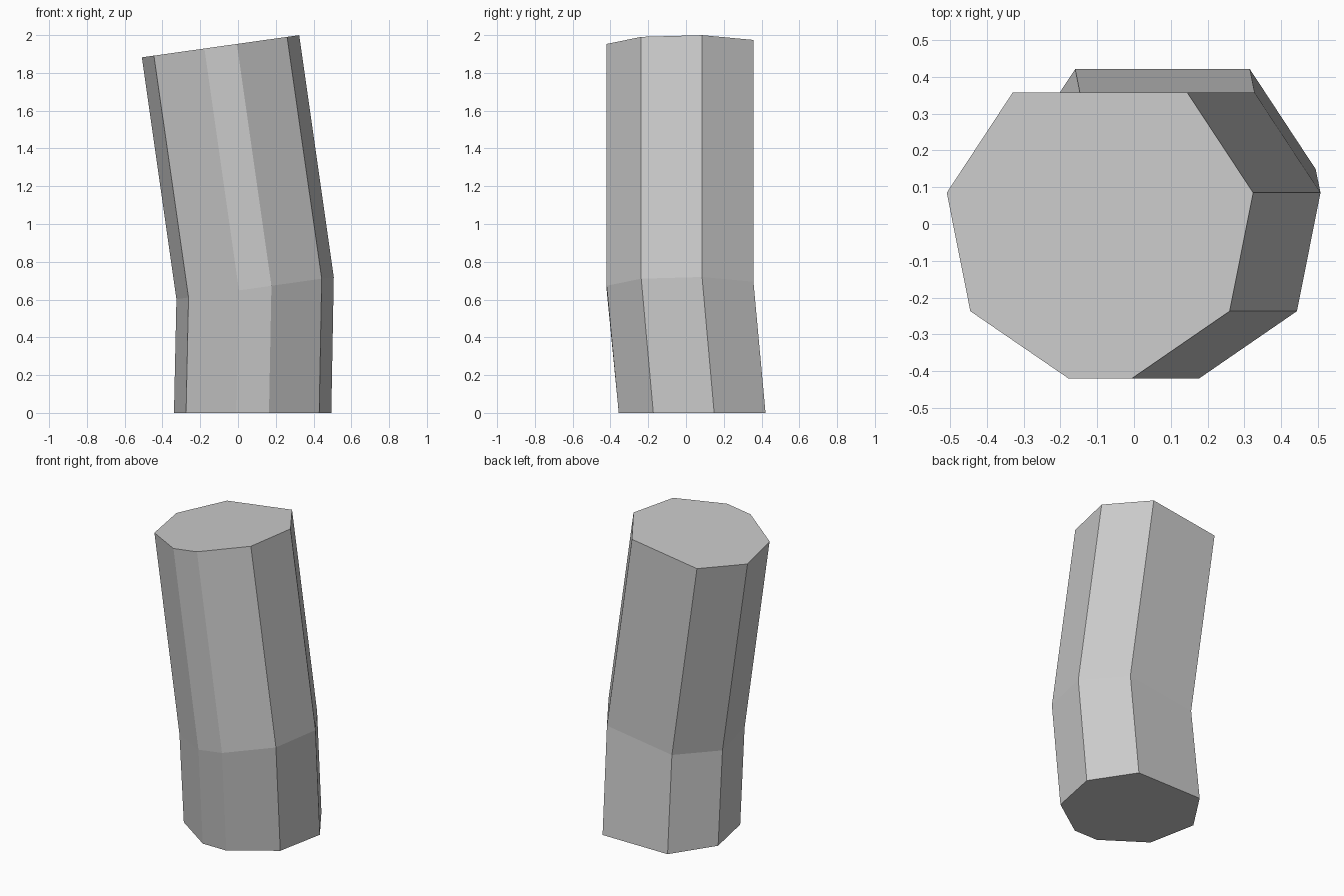
import bpy, bmesh

if "Cube" in bpy.data.objects:
    bpy.data.objects.remove(bpy.data.objects["Cube"])

# Eight-sided cross-section (x, y), measured at the top
profile = [(-0.33, 0.357), (-0.509, 0.085), (-0.445, -0.237), (-0.178, -0.42),
           (-0.006, -0.42), (0.26, -0.237), (0.324, 0.085), (0.145, 0.357)]

# Rings from base to top: x offset, y offset, height at x = 0, slope along x
rings = [(0.17, 0.064, 0.0, 0.0),
         (0.183, 0.0, 0.648, 0.141),
         (0.0, 0.0, 1.954, 0.141)]

bm = bmesh.new()
loops = []
for dx, dy, height, slope in rings:
    loops.append([bm.verts.new((x + dx, y + dy, height + slope * (x + dx)))
                  for x, y in profile])

# Side walls
n = len(profile)
for low, high in zip(loops, loops[1:]):
    for i in range(n):
        j = (i + 1) % n
        bm.faces.new((low[i], low[j], high[j], high[i]))

# End caps
bm.faces.new(loops[0][::-1])
bm.faces.new(loops[-1])
bmesh.ops.recalc_face_normals(bm, faces=bm.faces)

mesh = bpy.data.meshes.new("bent_column")
bm.to_mesh(mesh)
bm.free()
bpy.context.collection.objects.link(bpy.data.objects.new("bent_column", mesh))
